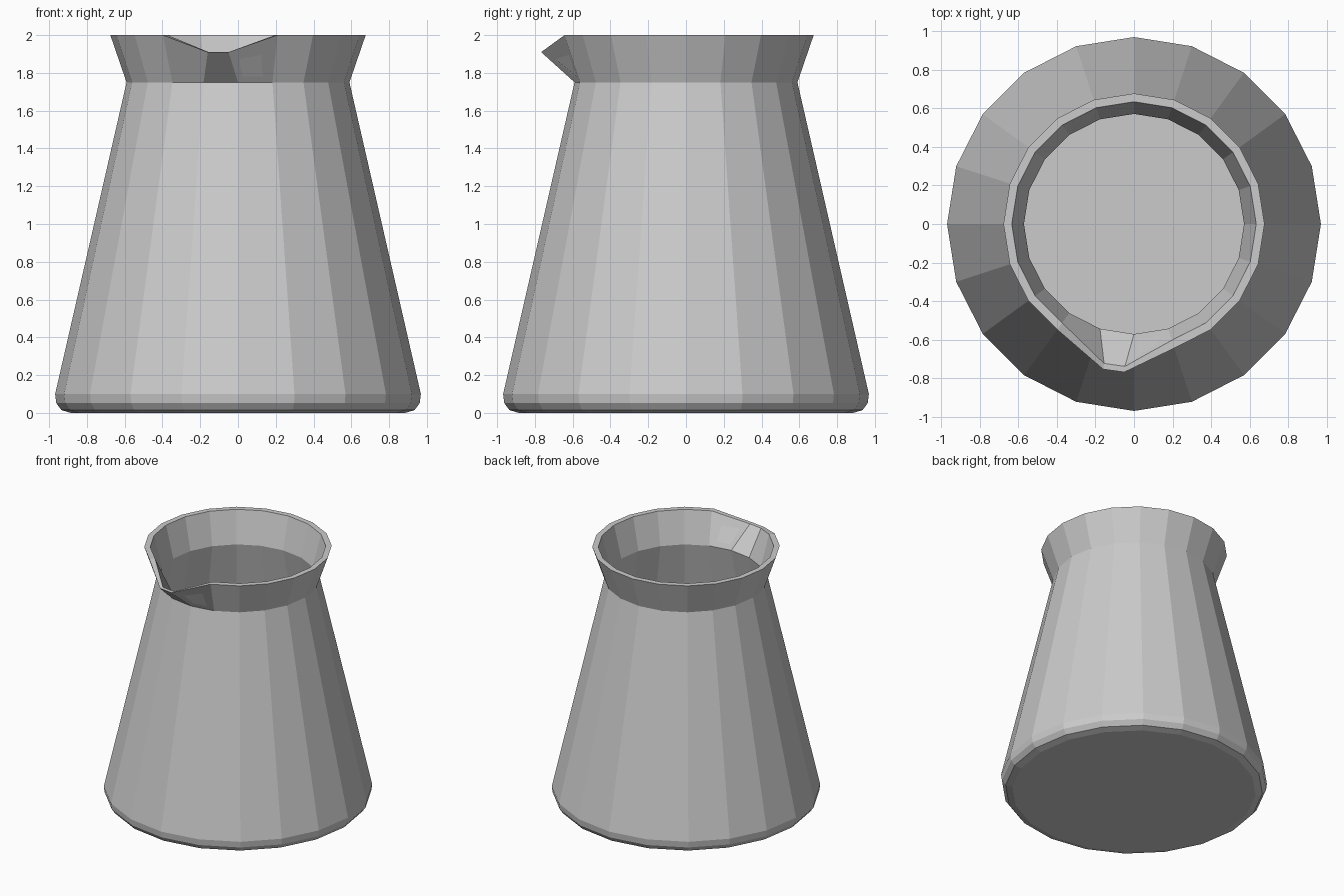
import bpy, bmesh, math

if "Cube" in bpy.data.objects:
    bpy.data.objects.remove(bpy.data.objects["Cube"])

SIDES = 20

# Closed wall profile (radius, z): outside from base to rim, then down the inside
outer = [(0.885, 0), (0.935, 0.015), (0.962, 0.052), (0.968, 0.1), (0.59, 1.75), (0.676, 2.0)]
inner = [(0.633, 2.0), (0.57, 1.75), (0.945, 0.11), (0.87, 0.03)]

bm = bmesh.new()
rings = []
for r, z in outer + inner:
    rings.append([bm.verts.new((r * math.cos(math.tau * i / SIDES),
                                r * math.sin(math.tau * i / SIDES), z))
                  for i in range(SIDES)])

# Walls between rings, plus the underside and the inner floor
for a, b in zip(rings, rings[1:]):
    for i in range(SIDES):
        j = (i + 1) % SIDES
        bm.faces.new((a[i], a[j], b[j], b[i]))
bm.faces.new(rings[0][::-1])
bm.faces.new(rings[-1])

# Pouring lip: pull two neighbouring rim points outward and down
rim_out, rim_in = rings[5], rings[6]
rim_out[14].co = (-0.16, -0.752, 1.91)
rim_out[15].co = (-0.05, -0.767, 1.91)
rim_in[14].co = (-0.155, -0.722, 1.91)
rim_in[15].co = (-0.047, -0.737, 1.91)

bmesh.ops.recalc_face_normals(bm, faces=bm.faces)
mesh = bpy.data.meshes.new("jug")
bm.to_mesh(mesh)
bm.free()
jug = bpy.data.objects.new("jug", mesh)
bpy.context.collection.objects.link(jug)
